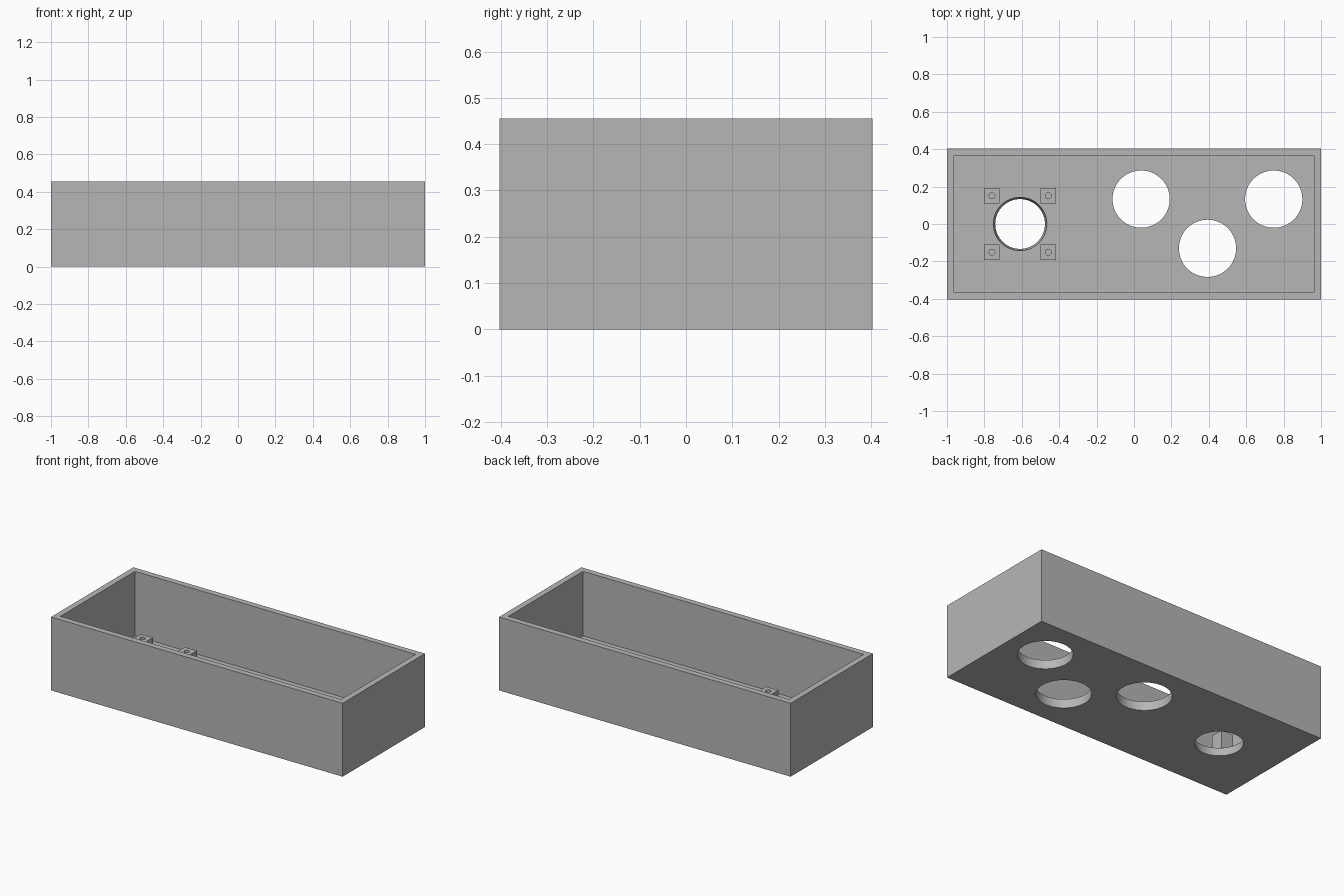
import bpy

cube = bpy.data.objects.get("Cube")
if cube:
    bpy.data.objects.remove(cube, do_unlink=True)

LENGTH, DEPTH, HEIGHT = 2.0, 0.806, 0.455
WALL, FLOOR = 0.038, 0.055
POST_TOP, POST_SIZE = 0.175, 0.082
SPEAKER_X = -0.609

grey = bpy.data.materials.new("plain grey")
grey.use_nodes = True
colour = (0.47, 0.47, 0.47, 1)
grey.diffuse_color = colour
grey.node_tree.nodes["Principled BSDF"].inputs["Base Color"].default_value = colour


def box(name, x, y, z0, z1, sx, sy):
    bpy.ops.mesh.primitive_cube_add(size=1, location=(x, y, (z0 + z1) / 2))
    ob = bpy.context.object
    ob.name = name
    ob.scale = (sx, sy, z1 - z0)
    bpy.ops.object.transform_apply(location=True, rotation=False, scale=True)
    ob.data.materials.append(grey)
    return ob


def plug(x, y, z0, z1, r0, r1, sides=64):
    bpy.ops.mesh.primitive_cone_add(vertices=sides, radius1=r0, radius2=r1,
                                    depth=z1 - z0, location=(x, y, (z0 + z1) / 2))
    ob = bpy.context.object
    ob.data.materials.append(grey)
    return ob


def cut(target, cutter):
    cutter.hide_render = True
    mod = target.modifiers.new("cut", 'BOOLEAN')
    mod.operation = 'DIFFERENCE'
    mod.solver = 'EXACT'
    mod.object = cutter
    bpy.ops.object.select_all(action='DESELECT')
    target.select_set(True)
    bpy.context.view_layer.objects.active = target
    bpy.ops.object.modifier_apply(modifier=mod.name)
    bpy.data.objects.remove(cutter, do_unlink=True)


def smooth(ob):
    bpy.ops.object.select_all(action='DESELECT')
    ob.select_set(True)
    bpy.context.view_layer.objects.active = ob
    bpy.ops.object.shade_smooth_by_angle()


# Open tray with a flat floor
tray = box("tray", 0, 0, 0, HEIGHT, LENGTH, DEPTH)
cut(tray, box("cavity", 0, 0, FLOOR, HEIGHT + 0.1,
              LENGTH - 2 * WALL, DEPTH - 2 * WALL))

# Three straight round holes through the floor
for x, y in ((0.038, 0.133), (0.747, 0.133), (0.393, -0.13)):
    cut(tray, plug(x, y, -0.05, FLOOR + 0.05, 0.153, 0.153))

# Tapered hole, wider at the top; the plug overshoots the floor evenly
r_low, r_high = 0.133, 0.143
step = r_high - r_low
cut(tray, plug(SPEAKER_X, 0, -FLOOR, 2 * FLOOR, r_low - step, r_high + step))
smooth(tray)

# Four square mounting posts with blind screw holes
for side, sx in (("left", 1), ("right", -1)):
    for end, sy in (("front", -1), ("back", 1)):
        x, y = SPEAKER_X + sx * 0.151, sy * 0.151
        post = box(f"{end}_{side}_post", x, y, FLOOR, POST_TOP, POST_SIZE, POST_SIZE)
        cut(post, plug(x, y, FLOOR + 0.005, POST_TOP + 0.05, 0.016, 0.016, 24))
        smooth(post)
